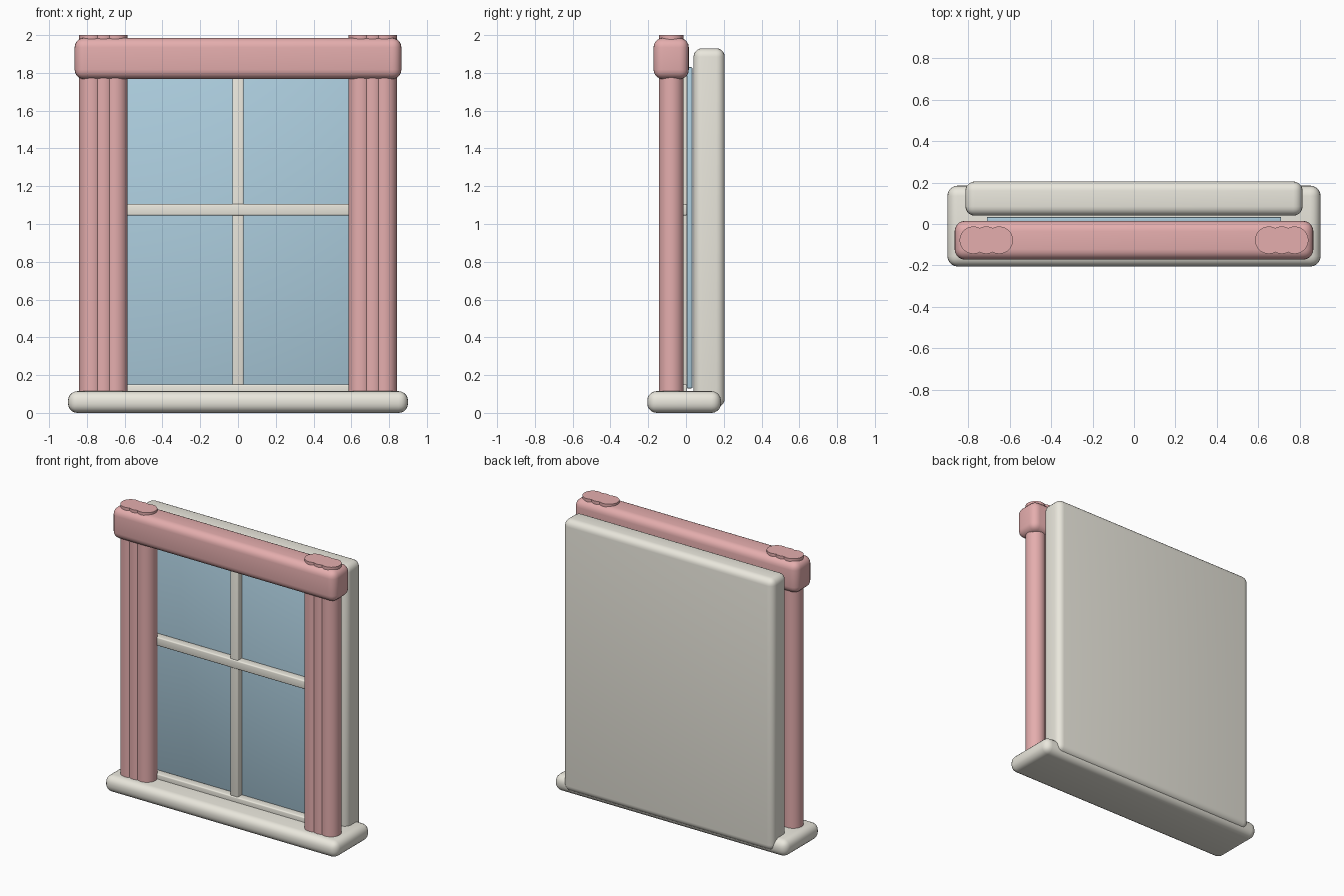
import bpy, math

if "Cube" in bpy.data.objects:
    bpy.data.objects.remove(bpy.data.objects["Cube"])


def material(name, rgb):
    m = bpy.data.materials.new(name)
    m.diffuse_color = (*rgb, 1)
    m.use_nodes = True
    m.node_tree.nodes["Principled BSDF"].inputs["Base Color"].default_value = m.diffuse_color
    return m


PINK = material("pink_paint", (0.78, 0.42, 0.42))
CREAM = material("cream_paint", (0.82, 0.80, 0.72))
BLUE = material("blue_glass", (0.42, 0.62, 0.74))


def finish(ob, name, mat):
    ob.name = name
    ob.data.materials.append(mat)
    bpy.ops.object.shade_smooth_by_angle(angle=math.radians(35))


def rounded_box(name, x, y, z, radius, mat, segments=5):
    """Box spanning the (min, max) ranges, with rounded edges."""
    spans = (x, y, z)
    bpy.ops.mesh.primitive_cube_add(size=1, location=[(a + b) / 2 for a, b in spans])
    ob = bpy.context.object
    ob.scale = [b - a for a, b in spans]
    bpy.ops.object.transform_apply(location=False, rotation=False, scale=True)
    bevel = ob.modifiers.new("round", 'BEVEL')
    bevel.width, bevel.segments = radius, segments
    bpy.ops.object.modifier_apply(modifier=bevel.name)
    finish(ob, name, mat)


# Sill, back panel and header
rounded_box("sill", (-0.90, 0.90), (-0.205, 0.185), (0, 0.115), 0.05, CREAM)
rounded_box("back_panel", (-0.813, 0.813), (0.04, 0.205), (0.03, 1.93), 0.045, CREAM)
rounded_box("header", (-0.865, 0.865), (-0.172, 0.015), (1.767, 1.985), 0.05, PINK)

# Glass pane
rounded_box("glass", (-0.71, 0.71), (0.004, 0.034), (0.13, 1.83), 0.005, BLUE, 2)

# Glazing bars
rounded_box("vertical_bar", (-0.03, 0.03), (-0.045, 0.006), (0.10, 1.82), 0.008, CREAM, 3)
for name, z in (("bottom_bar", 0.12), ("middle_bar", 1.075), ("top_bar", 1.81)):
    rounded_box(name, (-0.70, 0.70), (-0.052, 0.006), (z - 0.03, z + 0.03), 0.008, CREAM, 3)

# Gathered side columns: three overlapping round shafts each
for side, label in ((-1, "left"), (1, "right")):
    for i in range(3):
        bpy.ops.mesh.primitive_cylinder_add(
            vertices=40, radius=0.066, depth=1.93,
            location=(side * (0.65 + 0.0625 * i), -0.078, 1.035))
        finish(bpy.context.object, f"{label}_column_{i + 1}", PINK)
